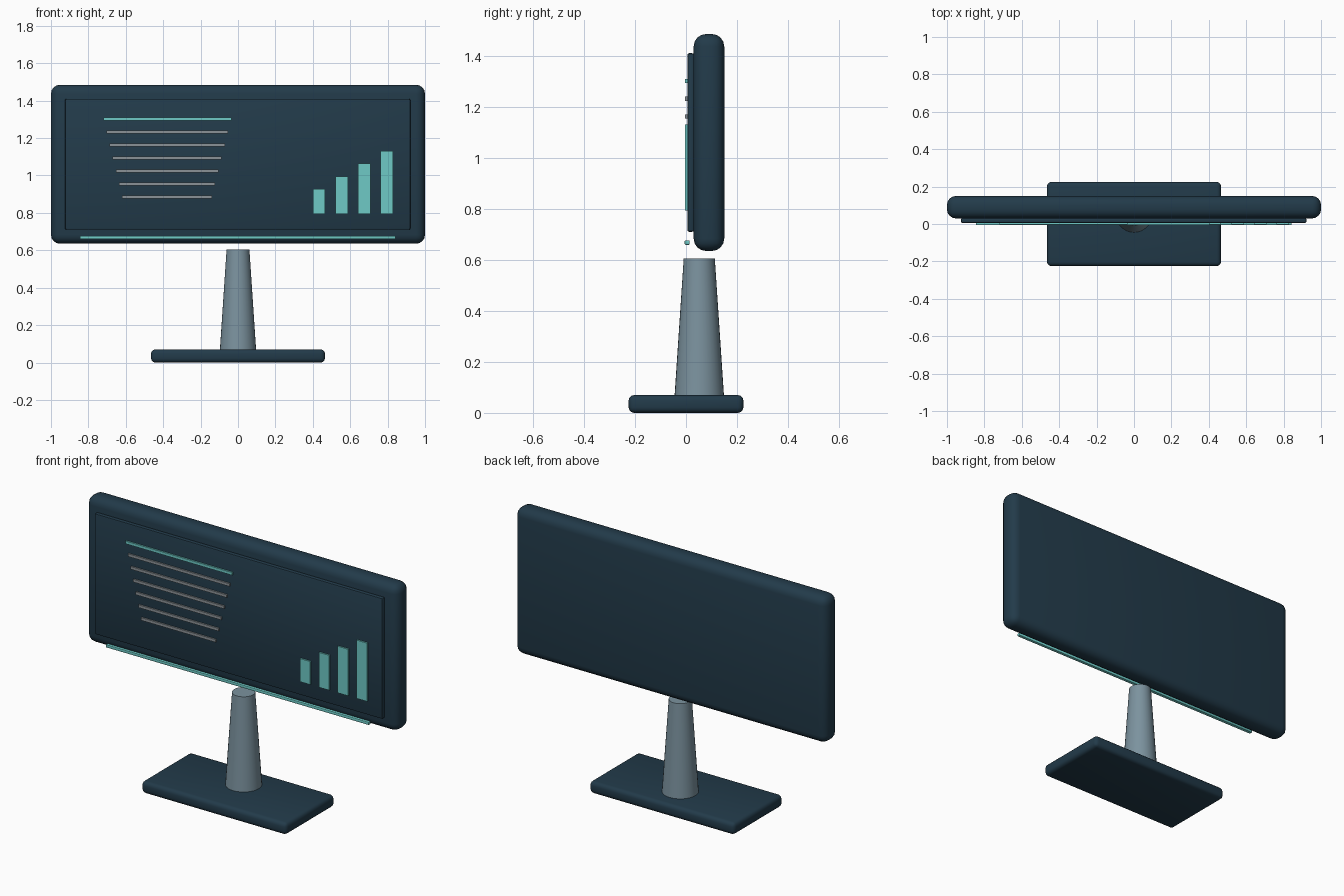
import bpy
from math import radians

cube = bpy.data.objects.get("Cube")
if cube:
    bpy.data.objects.remove(cube, do_unlink=True)


def material(name, rgb):
    m = bpy.data.materials.new(name)
    m.use_nodes = True
    m.diffuse_color = (*rgb, 1)
    m.node_tree.nodes["Principled BSDF"].inputs["Base Color"].default_value = (*rgb, 1)
    return m


navy = material("dark navy", (0.016, 0.043, 0.068))
teal = material("teal", (0.156, 0.59, 0.565))
steel = material("steel grey", (0.2, 0.29, 0.345))
grey = material("text grey", (0.26, 0.29, 0.31))


def finish(name, mat):
    ob = bpy.context.object
    ob.name = name
    ob.data.materials.append(mat)
    return ob


def box(name, x, y, z, mat, bevel=0.0, segments=3):
    """Box spanning the (low, high) ranges x, y, z, with rounded edges."""
    spans = (x, y, z)
    bpy.ops.mesh.primitive_cube_add(size=1, location=[(a + b) / 2 for a, b in spans])
    ob = finish(name, mat)
    ob.scale = [b - a for a, b in spans]
    bpy.ops.object.transform_apply(location=False, rotation=False, scale=True)
    if bevel:
        mod = ob.modifiers.new("Rounded edges", "BEVEL")
        mod.width, mod.segments = bevel, segments
        bpy.ops.object.modifier_apply(modifier=mod.name)
        bpy.ops.object.shade_smooth_by_angle(angle=radians(35))
    return ob


# Base and tapered stand
box("base", (-0.465, 0.465), (-0.225, 0.225), (0, 0.07), navy, 0.022)
bpy.ops.mesh.primitive_cone_add(vertices=32, radius1=0.097, radius2=0.061,
                                depth=0.54, location=(0, 0.052, 0.335))
finish("stand", steel)
bpy.ops.object.shade_smooth_by_angle(angle=radians(35))

# Housing and screen panel
box("housing", (-1, 1), (0.03, 0.15), (0.635, 1.485), navy, 0.048, 4)
box("screen", (-0.925, 0.922), (0.005, 0.032), (0.71, 1.41), navy, 0.008, 2)

# Light strip under the screen
box("light_strip", (-0.845, 0.842), (-0.005, 0.014), (0.659, 0.676), teal, 0.003, 2)

# Text lines, each shorter than the one above
for i in range(7):
    z = 1.301 - 0.0695 * i
    box(f"text_line_{i + 1}", (-0.72 + 0.0167 * i, -0.035 - 0.0175 * i),
        (-0.004, 0.005), (z - 0.008, z + 0.008), grey if i else teal)

# Rising bar chart
for i in range(4):
    x = 0.433 + 0.121 * i
    box(f"chart_bar_{i + 1}", (x - 0.033, x + 0.033), (-0.004, 0.005),
        (0.793, 0.927 + 0.068 * i), teal)
